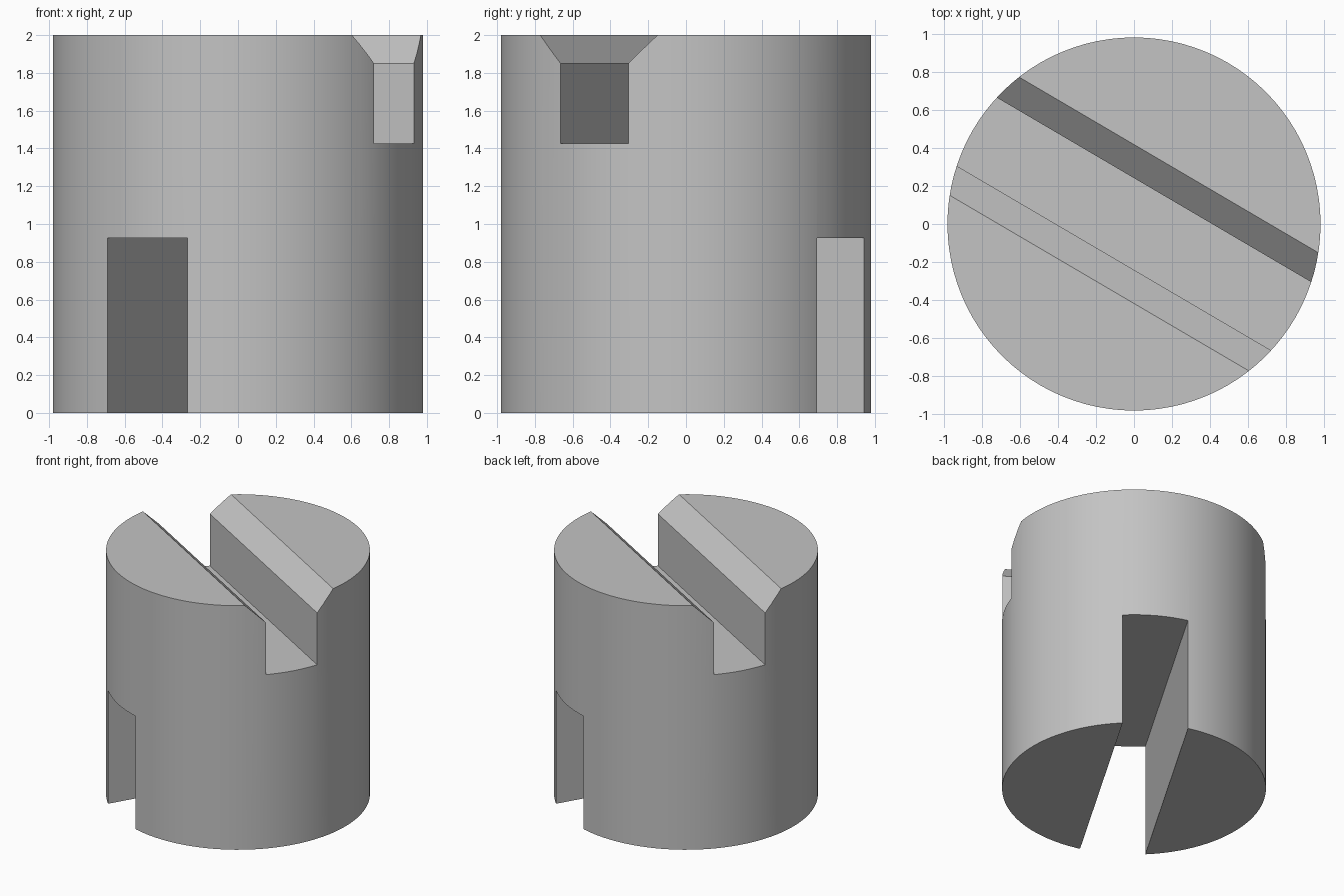
import bpy
import bmesh
import math
from mathutils import Matrix

if "Cube" in bpy.data.objects:
    bpy.data.objects.remove(bpy.data.objects["Cube"], do_unlink=True)

RADIUS, HEIGHT = 0.98, 2.0
SLOT_ANGLE = math.radians(-30.4)

# Single grey material
grey = bpy.data.materials.new("plain grey")
grey.use_nodes = True
colour = (0.55, 0.55, 0.55, 1)
grey.diffuse_color = colour
grey.node_tree.nodes["Principled BSDF"].inputs["Base Color"].default_value = colour


def make_object(name, bm):
    bmesh.ops.recalc_face_normals(bm, faces=bm.faces)
    mesh = bpy.data.meshes.new(name)
    bm.to_mesh(mesh)
    bm.free()
    mesh.materials.append(grey)
    obj = bpy.data.objects.new(name, mesh)
    bpy.context.collection.objects.link(obj)
    return obj


def slot_cutter(name, half_profile, angle):
    """Mirror a half profile of (offset, z) and extrude it across the body."""
    profile = half_profile + [(-u, z) for u, z in reversed(half_profile)]
    bm = bmesh.new()
    face = bm.faces.new([bm.verts.new((-1.5, u, z)) for u, z in profile])
    extruded = bmesh.ops.extrude_face_region(bm, geom=[face])["geom"]
    verts = [v for v in extruded if isinstance(v, bmesh.types.BMVert)]
    bmesh.ops.translate(bm, verts=verts, vec=(3, 0, 0))
    bmesh.ops.rotate(bm, verts=bm.verts, matrix=Matrix.Rotation(angle, 3, "Z"))
    obj = make_object(name, bm)
    obj.hide_render = True
    return obj


# Round body
bm = bmesh.new()
bmesh.ops.create_cone(bm, cap_ends=True, segments=96, radius1=RADIUS,
                      radius2=RADIUS, depth=HEIGHT,
                      matrix=Matrix.Translation((0, 0, HEIGHT / 2)))
body = make_object("slotted_cylinder", bm)

# Upper slot with chamfered lips, lower plain slot at a right angle to it
slope = (0.36 - 0.208) / (HEIGHT - 1.85)
above = 0.1
cutters = [
    slot_cutter("upper_slot_cutter",
                [(0.208, 1.425), (0.208, 1.85), (0.36 + slope * above, HEIGHT + above)],
                SLOT_ANGLE),
    slot_cutter("lower_slot_cutter", [(0.246, -above), (0.246, 0.926)],
                SLOT_ANGLE + math.pi / 2),
]

bpy.ops.object.select_all(action="DESELECT")
body.select_set(True)
bpy.context.view_layer.objects.active = body
for cutter in cutters:
    mod = body.modifiers.new(cutter.name, "BOOLEAN")
    mod.operation = "DIFFERENCE"
    mod.solver = "EXACT"
    mod.object = cutter
    bpy.ops.object.modifier_apply(modifier=mod.name)
    bpy.data.objects.remove(cutter, do_unlink=True)

bpy.ops.object.shade_smooth_by_angle(angle=math.radians(30))
